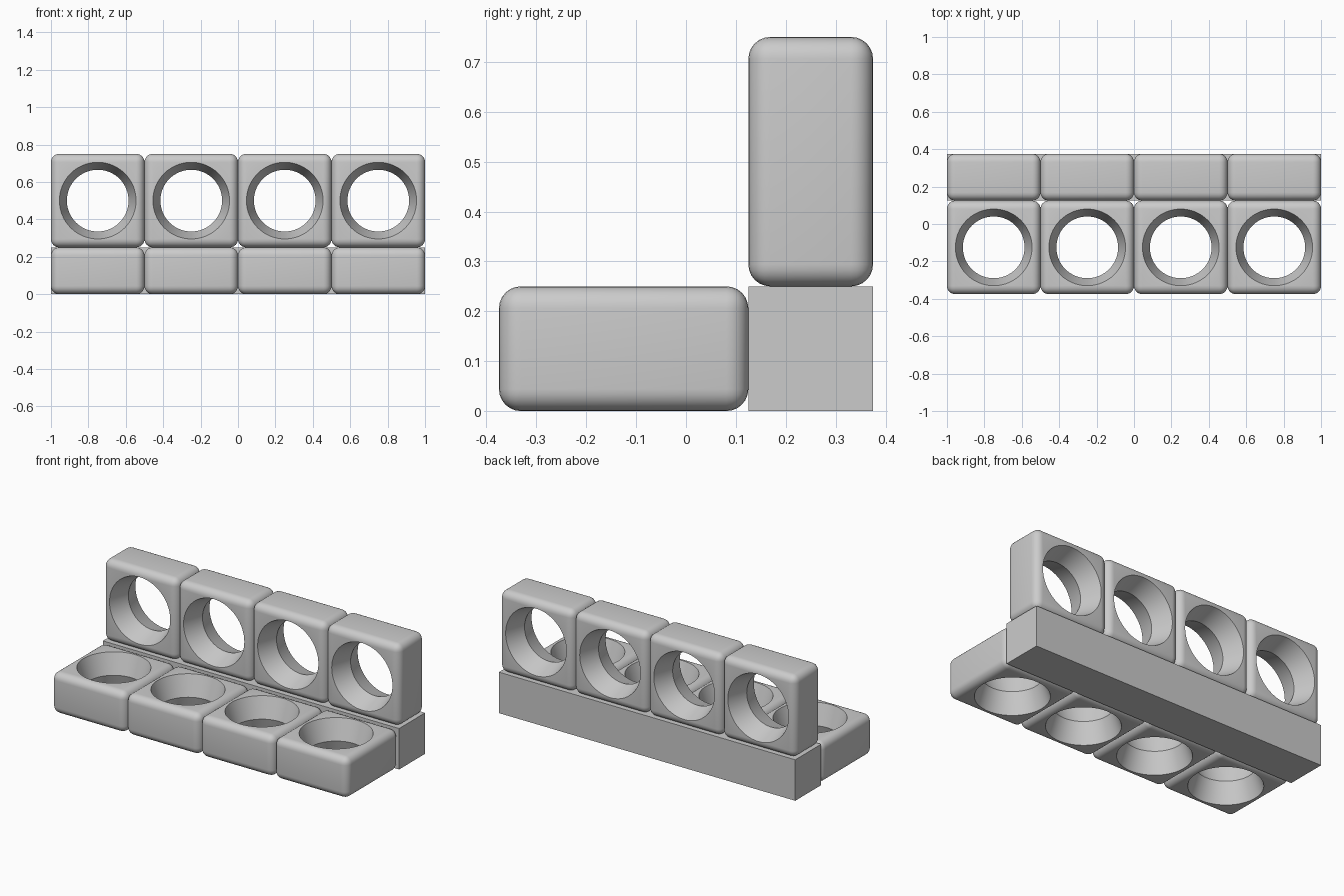
import bpy, bmesh, math
from mathutils import Matrix

cube = bpy.data.objects.get("Cube")
if cube:
    bpy.data.objects.remove(cube, do_unlink=True)

# Single plain material
grey = bpy.data.materials.new("plain_grey")
grey.use_nodes = True
colour = (0.6, 0.6, 0.6, 1)
grey.diffuse_color = colour
grey.node_tree.nodes["Principled BSDF"].inputs["Base Color"].default_value = colour


def add_object(name, bm):
    bmesh.ops.recalc_face_normals(bm, faces=bm.faces)
    mesh = bpy.data.meshes.new(name)
    bm.to_mesh(mesh)
    bm.free()
    mesh.materials.append(grey)
    obj = bpy.data.objects.new(name, mesh)
    bpy.context.collection.objects.link(obj)
    return obj


def box(name, size, location, bevel=0):
    bm = bmesh.new()
    bmesh.ops.create_cube(bm, size=1, matrix=Matrix.Diagonal((*size, 1)))
    if bevel:
        bmesh.ops.bevel(bm, geom=bm.edges[:], offset=bevel, segments=6,
                        profile=0.5, affect='EDGES')
    obj = add_object(name, bm)
    obj.location = location
    return obj


def hourglass(name, rim, waist, depth, sides=64):
    """Double cone, slightly taller than the block so it cuts right through."""
    over = 1.2
    outer = waist + (rim - waist) * over
    h = depth / 2 * over
    bm = bmesh.new()
    points = [(0, -h), (outer, -h), (waist, 0), (outer, h), (0, h)]
    verts = [bm.verts.new((r, 0, z)) for r, z in points]
    edges = [bm.edges.new(pair) for pair in zip(verts, verts[1:])]
    bmesh.ops.spin(bm, geom=verts + edges, cent=(0, 0, 0), axis=(0, 0, 1),
                   angle=math.tau, steps=sides)
    bmesh.ops.remove_doubles(bm, verts=bm.verts, dist=0.0001)
    return add_object(name, bm)


# Rounded block with a waisted round hole
block = box("seat_block_1", (0.5, 0.5, 0.25), (0, 0, 0), bevel=0.044)
cutter = hourglass("hole_cutter", 0.205, 0.165, 0.25)
cutter.hide_render = True
hole = block.modifiers.new("hole", 'BOOLEAN')
hole.operation = 'DIFFERENCE'
hole.solver = 'EXACT'
hole.object = cutter
bpy.context.view_layer.objects.active = block
block.select_set(True)
bpy.ops.object.modifier_apply(modifier="hole")
bpy.data.objects.remove(cutter, do_unlink=True)
bpy.ops.object.shade_smooth_by_angle(angle=math.radians(28))

# Row of lying blocks in front, row of standing blocks behind
for i in range(4):
    x = -0.75 + 0.5 * i
    seat = block if i == 0 else block.copy()
    if i:
        seat.name = f"seat_block_{i + 1}"
        bpy.context.collection.objects.link(seat)
    seat.location = (x, -0.125, 0.125)
    back = block.copy()
    back.name = f"back_block_{i + 1}"
    bpy.context.collection.objects.link(back)
    back.location = (x, 0.25, 0.5)
    back.rotation_euler = (math.pi / 2, 0, 0)

# Sharp-edged beam under the standing row
box("base_beam", (2, 0.25, 0.25), (0, 0.25, 0.125))
